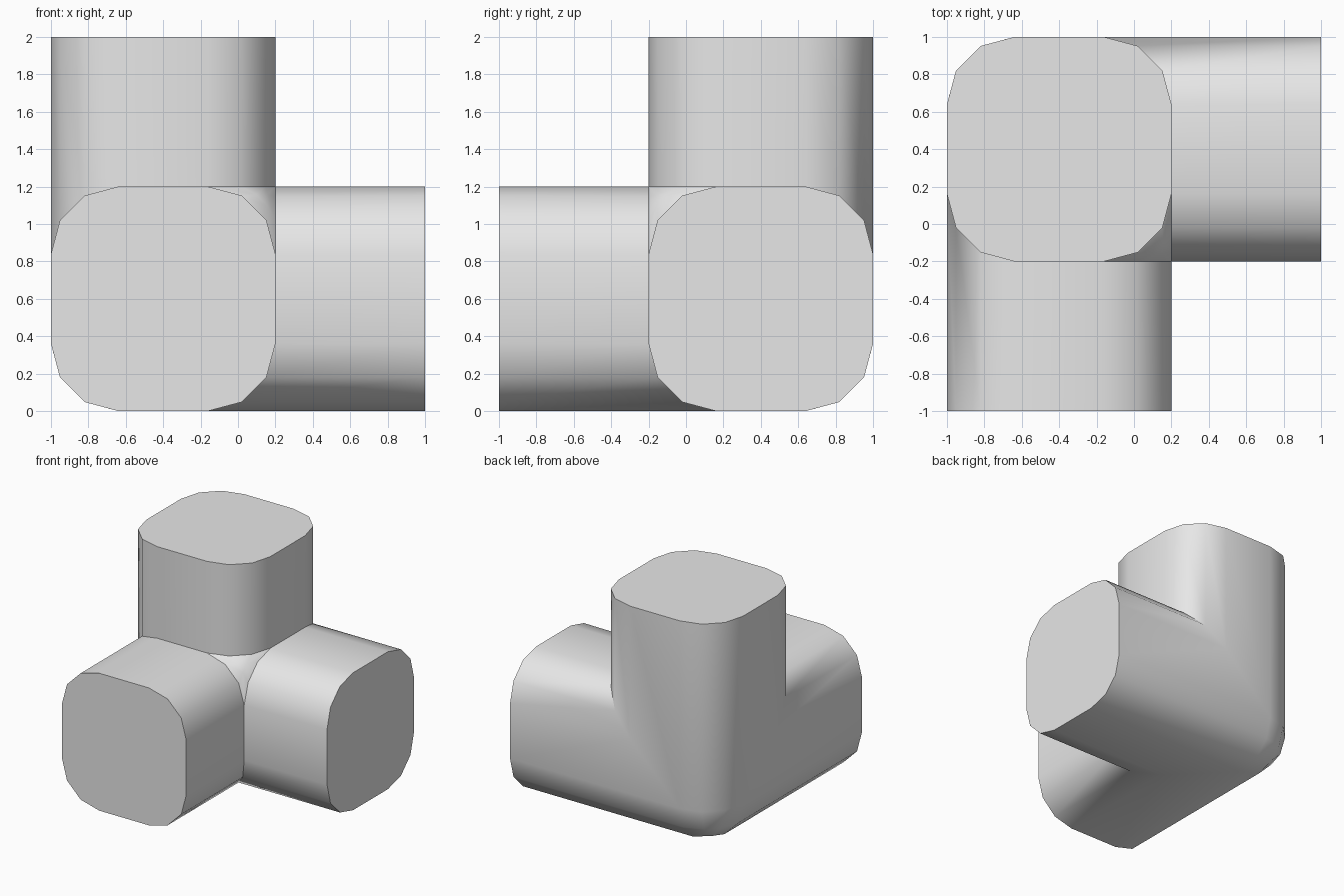
import bpy, bmesh, math
from mathutils import Vector

if "Cube" in bpy.data.objects:
    bpy.data.objects.remove(bpy.data.objects["Cube"])

W = 1.2          # width of every arm
REACH = 0.8      # how far the arms stick out of the core
RADIUS = 0.36    # rounding of the long edges

# the three arm directions and where each arm ends
ARMS = [(Vector((1, 0, 0)), 1.0), (Vector((0, -1, 0)), 1.0), (Vector((0, 0, 1)), 2.0)]

bm = bmesh.new()

# core cube in the back left bottom corner
bmesh.ops.create_cube(bm, size=W)
bmesh.ops.translate(bm, verts=bm.verts, vec=(-0.4, 0.4, 0.6))

# pull out the three arms
for d, end in ARMS:
    bm.normal_update()
    far = max(bm.faces, key=lambda f: f.calc_center_median().dot(d) + f.normal.dot(d))
    new = bmesh.ops.extrude_discrete_faces(bm, faces=[far])["faces"][0]
    bmesh.ops.translate(bm, verts=new.verts, vec=d * REACH)

# merge the flat sides into single L-shaped faces
bmesh.ops.recalc_face_normals(bm, faces=bm.faces)
flat = [e for e in bm.edges if e.calc_face_angle(0) < 0.01]
bmesh.ops.dissolve_edges(bm, edges=flat, use_verts=True)
bm.normal_update()


def on_cap(e):
    return any(all(v.co.dot(d) > end - 0.01 for v in e.verts) for d, end in ARMS)


# round the convex long edges; the end caps and inner creases stay sharp
long_edges = [e for e in bm.edges if e.calc_face_angle_signed(0) > 0.1 and not on_cap(e)]
bmesh.ops.bevel(bm, geom=long_edges, offset=RADIUS, offset_type='OFFSET',
                segments=3, profile=0.5, affect='EDGES', clamp_overlap=False)
bmesh.ops.recalc_face_normals(bm, faces=bm.faces)

mesh = bpy.data.meshes.new("corner_joint")
bm.to_mesh(mesh)
bm.free()
obj = bpy.data.objects.new("corner_joint", mesh)
bpy.context.collection.objects.link(obj)

# plain grey colour
grey = bpy.data.materials.new("light grey")
grey.diffuse_color = (0.8, 0.8, 0.8, 1)
grey.use_nodes = True
grey.node_tree.nodes["Principled BSDF"].inputs["Base Color"].default_value = grey.diffuse_color
mesh.materials.append(grey)

# smooth rounding with sharp caps
bpy.context.view_layer.objects.active = obj
obj.select_set(True)
bpy.ops.object.shade_smooth_by_angle(angle=math.radians(35))
